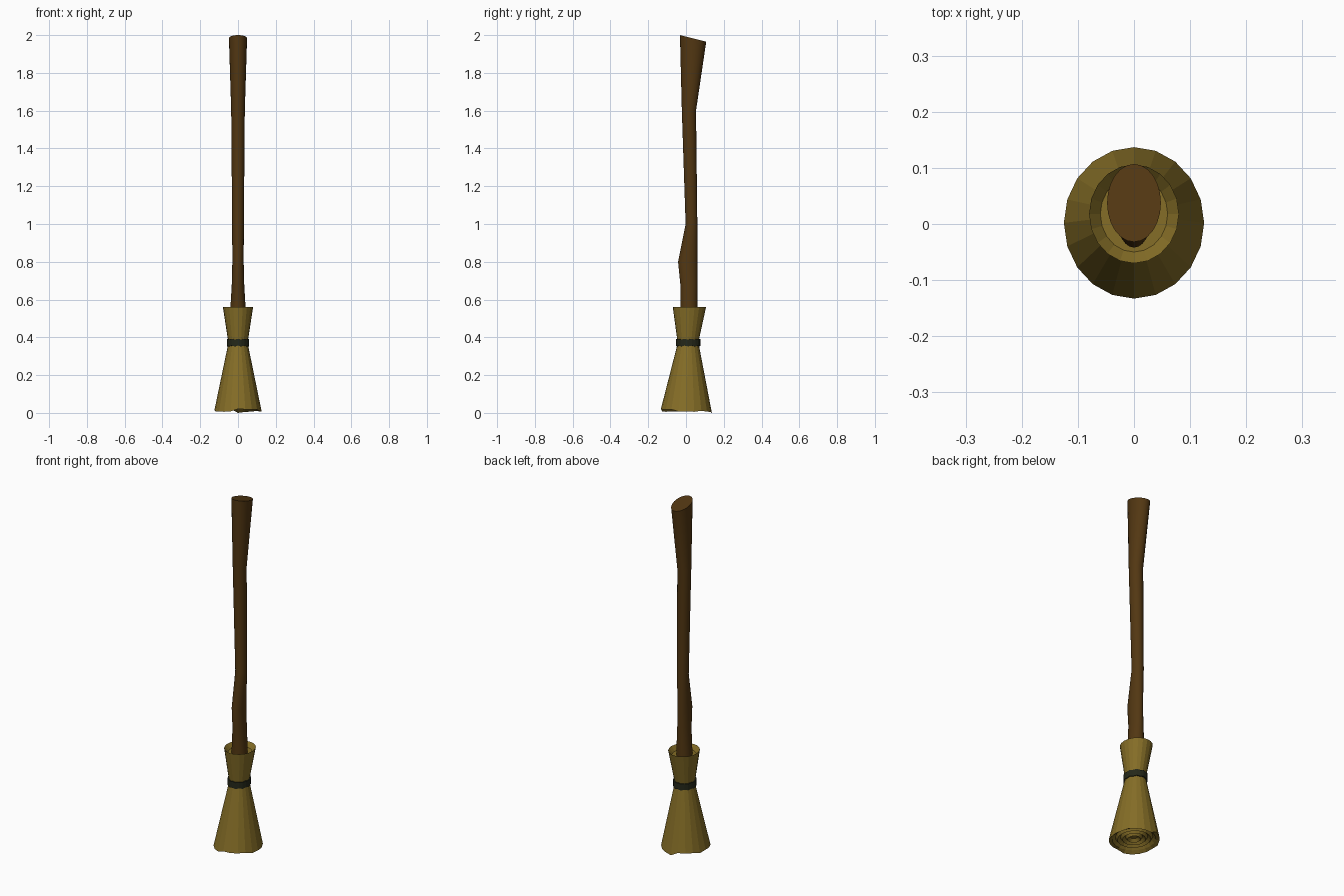
import bpy, bmesh, math, random

if "Cube" in bpy.data.objects:
    bpy.data.objects.remove(bpy.data.objects["Cube"])

random.seed(4)


def material(name, rgb):
    m = bpy.data.materials.new(name)
    m.diffuse_color = (*rgb, 1)
    m.use_nodes = True
    m.node_tree.nodes["Principled BSDF"].inputs["Base Color"].default_value = m.diffuse_color
    return m


wood = material("dark wood", (0.085, 0.038, 0.006))
straw = material("straw", (0.235, 0.155, 0.02))
cord = material("dark cord", (0.018, 0.021, 0.01))


def loft(name, sections, sides, mat, height=None, closed=False):
    """Skin elliptical sections (z, x radius, y min, y max); height(i, k, y, z) may move z."""
    bm = bmesh.new()
    rings = []
    for i, (z, rx, y0, y1) in enumerate(sections):
        ring = []
        for k in range(sides):
            a = 2 * math.pi * k / sides
            y = (y0 + y1) / 2 + (y1 - y0) / 2 * math.sin(a)
            zz = height(i, k, y, z) if height else z
            ring.append(bm.verts.new((rx * math.cos(a), y, zz)))
        rings.append(ring)
    pairs = list(zip(rings, rings[1:]))
    if closed:
        pairs.append((rings[-1], rings[0]))
    for lo, hi in pairs:
        for k in range(sides):
            n = (k + 1) % sides
            bm.faces.new((lo[k], lo[n], hi[n], hi[k]))
    if not closed:
        bm.faces.new(rings[0][::-1])
        bm.faces.new(rings[-1])
    bmesh.ops.recalc_face_normals(bm, faces=bm.faces)
    me = bpy.data.meshes.new(name)
    bm.to_mesh(me)
    bm.free()
    me.materials.append(mat)
    ob = bpy.data.objects.new(name, me)
    bpy.context.collection.objects.link(ob)
    return ob


# Crooked handle with a slanted cut at the top
handle = [(0.45, 0.042, -0.03, 0.06), (0.56, 0.04, -0.03, 0.06),
          (0.68, 0.033, -0.03, 0.06), (0.8, 0.03, -0.042, 0.06),
          (1.0, 0.031, -0.002, 0.06), (1.6, 0.036, -0.022, 0.053),
          (2.0, 0.048, -0.032, 0.107)]
h = loft("handle", handle, 24, wood,
         lambda i, k, y, z: z - 0.25 * (y + 0.032) if i == 6 else z)
bpy.context.view_layer.objects.active = h
h.select_set(True)
bpy.ops.object.shade_smooth_by_angle(angle=math.radians(30))

# Straw brush: stepped underside, flared skirt, waist, flared collar with hollow top
under = []
for j in range(1, 5):
    f = j / 5
    for df, z in ((-0.06, 0.035), (0.06, 0.02)):
        r = 0.125 * (f + df)
        under.append((z, r, -1.06 * r, 1.08 * r))
brush = under + [(0.015, 0.125, -0.133, 0.137), (0.36, 0.053, -0.046, 0.068),
                 (0.385, 0.053, -0.046, 0.068), (0.56, 0.08, -0.07, 0.106),
                 (0.535, 0.06, -0.05, 0.085)]
ragged = [random.uniform(-0.011, 0.007) for k in range(20)]
ragged[5] = -0.015
loft("straw_brush", brush, 20, straw,
     lambda i, k, y, z: z + ragged[k] if i == len(under) else z)

# Cord band around the waist
loft("cord_band", [(0.352, 0.05, -0.043, 0.065), (0.352, 0.059, -0.054, 0.076),
                   (0.388, 0.059, -0.054, 0.076), (0.388, 0.05, -0.043, 0.065)],
     20, cord, lambda i, k, y, z: z + (0.004 if k % 2 else 0), closed=True)
